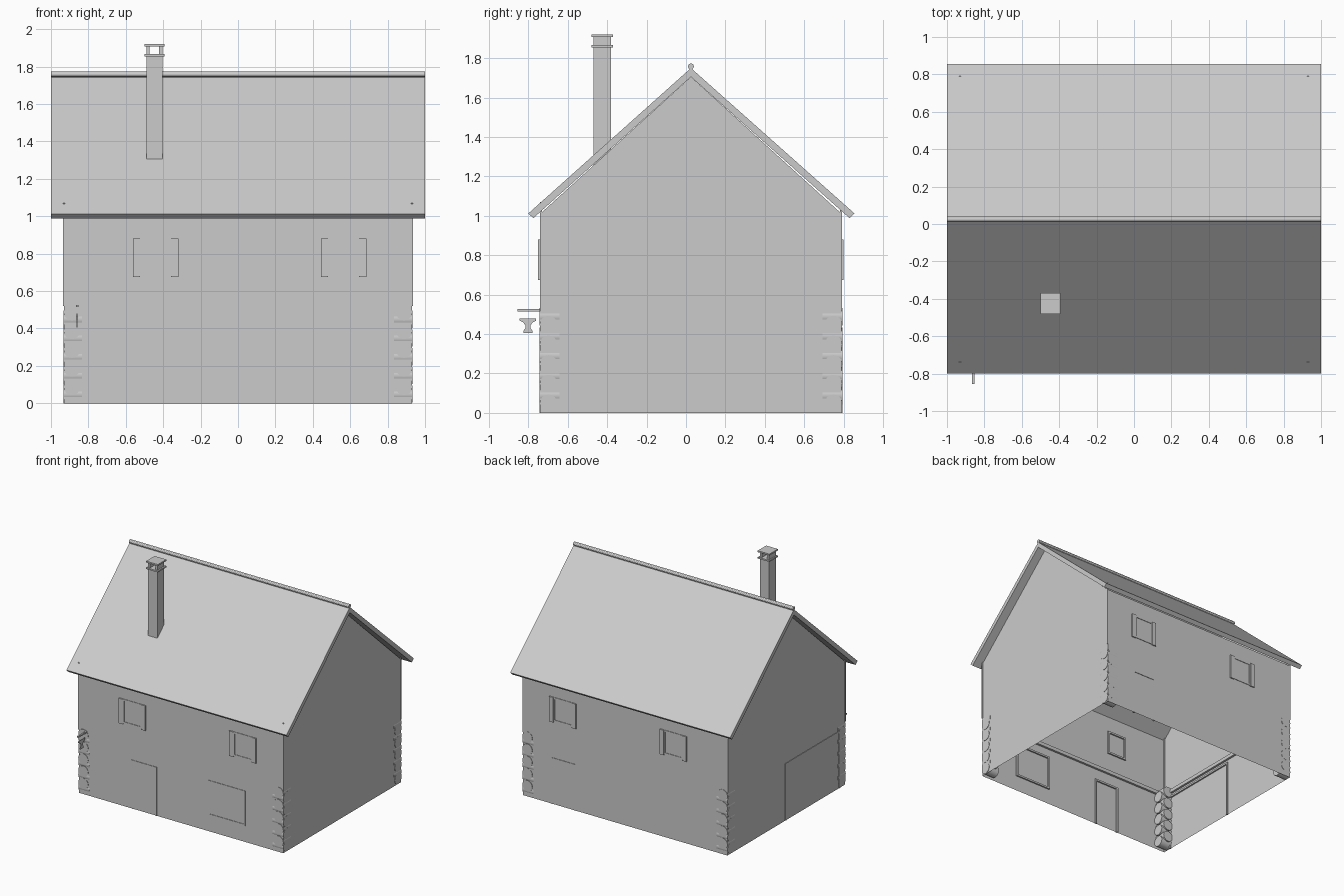
import bpy, bmesh, math
from mathutils import Matrix

if "Cube" in bpy.data.objects:
    bpy.data.objects.remove(bpy.data.objects["Cube"], do_unlink=True)

GREY = (0.6, 0.6, 0.6, 1)
mat = bpy.data.materials.new("plain grey")
mat.use_nodes = True
mat.diffuse_color = GREY
mat.node_tree.nodes["Principled BSDF"].inputs["Base Color"].default_value = GREY

X, YF, YB, YM = 0.93, -0.74, 0.79, 0.025   # wall planes and ridge line
FLOOR, EAVE, APEX = 0.52, 1.01, 1.705


def finish(name, bm):
    mesh = bpy.data.meshes.new(name)
    bm.to_mesh(mesh)
    bm.free()
    mesh.materials.append(mat)
    ob = bpy.data.objects.new(name, mesh)
    bpy.context.collection.objects.link(ob)
    return ob


def add_box(bm, x0, x1, y0, y1, z0, z1):
    m = Matrix.Translation(((x0 + x1) / 2, (y0 + y1) / 2, (z0 + z1) / 2))
    bmesh.ops.create_cube(bm, size=1, matrix=m @ Matrix.Diagonal((x1 - x0, y1 - y0, z1 - z0, 1)))


def boxes(name, *specs):
    bm = bmesh.new()
    for s in specs:
        add_box(bm, *s)
    return finish(name, bm)


def prism(name, profile, x0, x1):
    """Extrude a (y, z) outline along x."""
    bm = bmesh.new()
    face = bm.faces.new([bm.verts.new((x0, y, z)) for y, z in profile])
    ext = bmesh.ops.extrude_face_region(bm, geom=[face])
    verts = [v for v in ext["geom"] if isinstance(v, bmesh.types.BMVert)]
    bmesh.ops.translate(bm, verts=verts, vec=(x1 - x0, 0, 0))
    bmesh.ops.recalc_face_normals(bm, faces=bm.faces)
    return finish(name, bm)


def frame(name, axis, plane, a0, a1, z0, z1, w=0.015, sill=True):
    """Opening surround around a wall plane: axis is the direction it runs along."""
    lo, hi = plane - 0.012, plane + 0.012
    if plane < 0:
        lo = plane - 0.004
    else:
        hi = plane + 0.004
    parts = [(a0, a0 + w, z0, z1), (a1 - w, a1, z0, z1), (a0, a1, z1 - w, z1)]
    if sill:
        parts.append((a0, a1, z0, z0 + w))
    if axis == "x":
        return boxes(name, *[(a, b, lo, hi, c, d) for a, b, c, d in parts])
    return boxes(name, *[(lo, hi, a, b, c, d) for a, b, c, d in parts])


# Open walls: lower storey and upper storey
def shell(name, z0, z1):
    bm = bmesh.new()
    ring = [(-X, YF), (X, YF), (X, YB), (-X, YB)]
    low = [bm.verts.new((x, y, z0)) for x, y in ring]
    top = [bm.verts.new((x, y, z1)) for x, y in ring]
    for i in range(4):
        j = (i + 1) % 4
        bm.faces.new((low[i], low[j], top[j], top[i]))
    return finish(name, bm)


shell("lower_walls", 0, FLOOR)
shell("upper_walls", FLOOR, EAVE)

# Gable triangles
bm = bmesh.new()
for s in (-1, 1):
    v = [bm.verts.new((s * X, y, z)) for y, z in ((YF, EAVE), (YB, EAVE), (YM, APEX))]
    bm.faces.new(v if s > 0 else v[::-1])
finish("gables", bm)

# Band inside the walls at the upper floor
boxes("floor_band",
      (-X + .002, X - .002, YF + .002, YF + .02, FLOOR - .03, FLOOR),
      (-X + .002, X - .002, YB - .02, YB - .002, FLOOR - .03, FLOOR),
      (-X + .002, -X + .02, YF + .002, YB - .002, FLOOR - .03, FLOOR),
      (X - .02, X - .002, YF + .002, YB - .002, FLOOR - .03, FLOOR))

# Slim corner posts that just reach through the roof
boxes("corner_posts", *[(sx * X - .005, sx * X + .005, y - .005, y + .005, FLOOR, 1.07)
                        for sx in (-1, 1) for y in (YF + .004, YB - .004)])

# Crossed log ends at the corners of the lower storey
R, LENGTH = 0.045, 0.1
bm = bmesh.new()
for sx in (-1, 1):
    for y, sy in ((YF, -1), (YB, 1)):
        for i in range(5):
            z = 0.048 + i * 0.1
            for along_x in (True, False):
                turn = Matrix.Rotation(math.pi / 2, 4, "Y" if along_x else "X")
                reach = LENGTH / 2 - 0.003
                dx, dy = (reach, R - .003) if along_x else (R - .003, reach)
                loc = Matrix.Translation((sx * (X - dx), y - sy * dy, z + (0 if along_x else .04)))
                bmesh.ops.create_cone(bm, cap_ends=True, segments=16, radius1=R, radius2=R,
                                      depth=LENGTH, matrix=loc @ turn)
logs = finish("corner_logs", bm)

# Roof slabs
for name, s, span in (("front_roof", -1, 0.825), ("back_roof", 1, 0.83)):
    prism(name, [(YM, 1.75), (YM + s * span, 1.012), (YM + s * (span - .025), 0.988), (YM, APEX)], -1, 1)

# Ridge roll on a narrow neck
neck = prism("ridge_neck", [(YM - .008, 1.72), (YM + .008, 1.72), (YM + .008, 1.755), (YM - .008, 1.755)], -1, 1)
prism("ridge_roll", [(YM + .015 * math.cos(a * math.pi / 6), 1.758 + .015 * math.sin(a * math.pi / 6))
                     for a in range(12)], -1, 1)

# Chimney with vented cap
boxes("chimney_stack", (-.49, -.405, -.47, -.38, 1.25, 1.855))
boxes("chimney_collar", (-.50, -.393, -.48, -.37, 1.855, 1.867))
boxes("chimney_vent_sides", (-.49, -.472, -.47, -.38, 1.867, 1.908), (-.423, -.405, -.47, -.38, 1.867, 1.908))
boxes("chimney_cap", (-.50, -.393, -.48, -.37, 1.908, 1.92))

# Upper windows with open shutters, front and back
for side, y, out in (("front", YF, -1), ("back", YB, 1)):
    for label, cx in (("right", -.44), ("left", .565)):
        frame(f"{side}_{label}_upper_window", "x", y, cx - .09, cx + .09, .68, .88)
        y0, y1 = sorted((y, y + out * .01))
        boxes(f"{side}_{label}_shutters", *[(cx + d - .019, cx + d + .019, y0, y1, .675, .88)
                                            for d in (-.102, .102)])

# Lower openings
frame("front_door_frame", "x", YF, -.45, -.22, 0, .40, sill=False)
frame("back_door_frame", "x", YB, .45, .67, 0, .38, sill=False)
frame("front_lower_window", "x", YF, .25, .585, .13, .42)
frame("garage_door_frame", "y", -X, -.67, .04, 0, .47, sill=False)

# Hanging sign: bracket and anvil-shaped plate
boxes("sign_bracket", (-.866, -.854, -.855, YF, .514, .526))
half = [(.022, .405), (.022, .418), (.013, .43), (.013, .445), (.025, .46), (.042, .468), (.042, .48)]
CY = -.802
prism("sign_plate", [(CY + w, z) for w, z in half] + [(CY - w, z) for w, z in reversed(half)], -.863, -.858)

for name in ("ridge_roll", "corner_logs"):
    ob = bpy.data.objects[name]
    bpy.ops.object.select_all(action="DESELECT")
    ob.select_set(True)
    bpy.context.view_layer.objects.active = ob
    bpy.ops.object.shade_smooth_by_angle()
